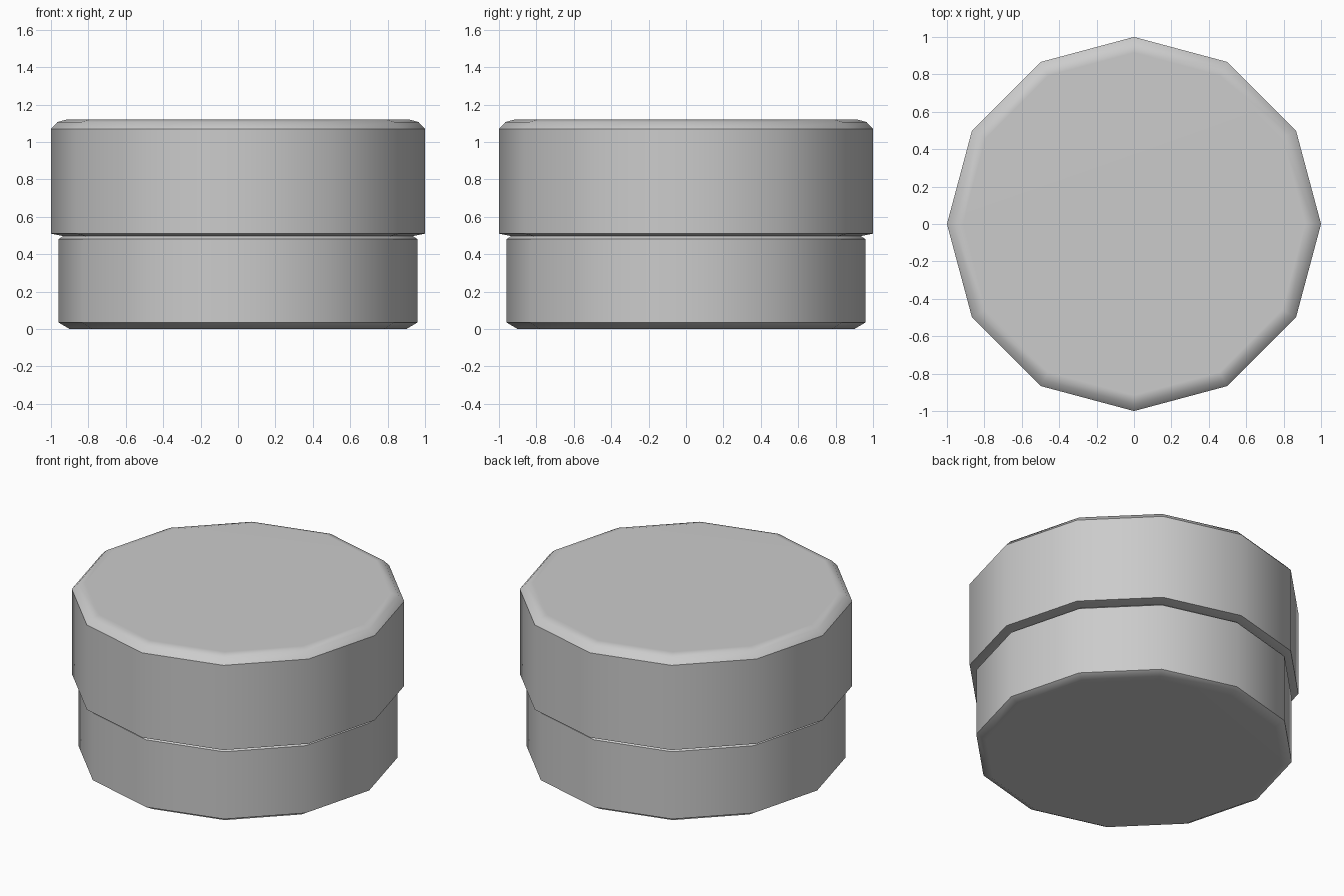
import bpy
import bmesh
from math import cos, sin, radians, tau

SIDES = 12

cube = bpy.data.objects.get("Cube")
if cube:
    bpy.data.objects.remove(cube, do_unlink=True)

grey = bpy.data.materials.new("plain grey")
grey.use_nodes = True
colour = (0.6, 0.6, 0.6, 1)
grey.diffuse_color = colour
grey.node_tree.nodes["Principled BSDF"].inputs["Base Color"].default_value = colour


def turned_part(name, profile):
    """Closed twelve-sided solid from (radius, height) points, bottom to top."""
    bm = bmesh.new()
    rings = [[bm.verts.new((r * cos(tau * i / SIDES), r * sin(tau * i / SIDES), z))
              for i in range(SIDES)] for r, z in profile]
    for low, high in zip(rings, rings[1:]):
        for i in range(SIDES):
            j = (i + 1) % SIDES
            bm.faces.new((low[i], low[j], high[j], high[i]))
    bm.faces.new(rings[0][::-1])
    bm.faces.new(rings[-1])
    mesh = bpy.data.meshes.new(name)
    bm.to_mesh(mesh)
    bm.free()
    mesh.materials.append(grey)
    part = bpy.data.objects.new(name, mesh)
    bpy.context.collection.objects.link(part)

    # Smooth the walls, keep the rims crisp and the caps evenly flat
    bpy.ops.object.select_all(action="DESELECT")
    part.select_set(True)
    bpy.context.view_layer.objects.active = part
    bpy.ops.object.shade_smooth_by_angle(angle=radians(34))
    flat = part.modifiers.new("Flat caps", "WEIGHTED_NORMAL")
    flat.keep_sharp = True
    return part


# Body with chamfered foot, bevelled shoulder and a neck hidden in the lid
turned_part("body", [(0.90, 0), (0.96, 0.035), (0.96, 0.48),
                     (0.935, 0.497), (0.935, 0.53)])

# Wider lid with a shallow undercut and a rounded top edge
turned_part("lid", [(0.935, 0.497), (1.0, 0.51), (1.0, 1.07),
                    (0.965, 1.107), (0.915, 1.12)])
